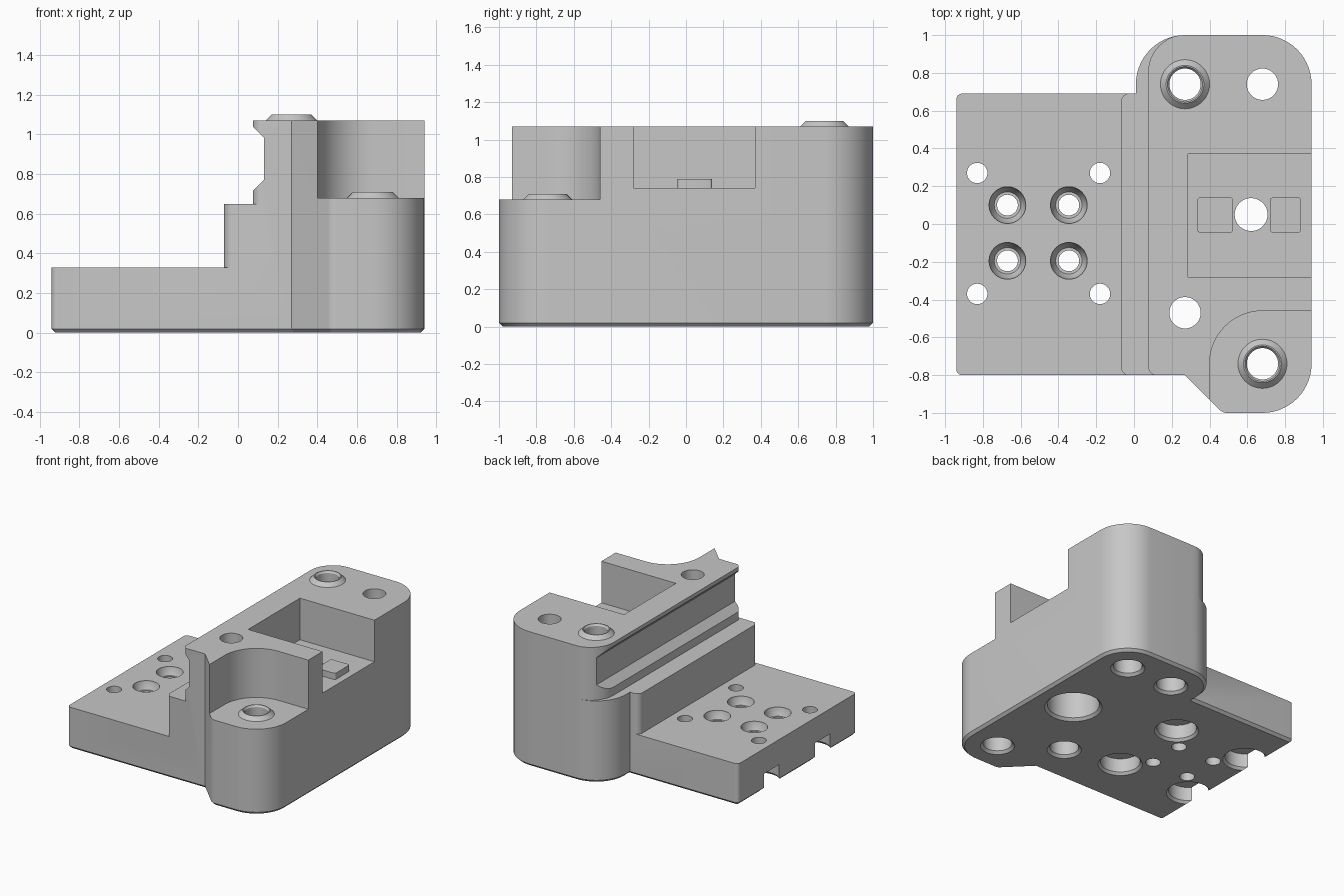
import bpy
import bmesh
from math import pi, sin, cos, tan
from mathutils import Vector

if "Cube" in bpy.data.objects:
    bpy.data.objects.remove(bpy.data.objects["Cube"])

grey = bpy.data.materials.new("matte_grey")
grey.use_nodes = True
colour = (0.57, 0.57, 0.57, 1)
grey.diffuse_color = colour
grey.node_tree.nodes["Principled BSDF"].inputs["Base Color"].default_value = colour


def rounded(corners, steps=14):
    """Polygon from (x, y, radius) corners, with each radius filleted."""
    points = []
    for i, (x, y, r) in enumerate(corners):
        p = Vector((x, y))
        if r == 0:
            points.append(p)
            continue
        a = (Vector(corners[i - 1][:2]) - p).normalized()
        b = (Vector(corners[(i + 1) % len(corners)][:2]) - p).normalized()
        half = a.angle(b) / 2
        centre = p + (a + b).normalized() * r / sin(half)
        start = (p + a * r / tan(half) - centre).normalized()
        end = (p + b * r / tan(half) - centre).normalized()
        turn = start.angle(end)
        for k in range(steps + 1):
            t = k / steps
            arm = (start * sin((1 - t) * turn) + end * sin(t * turn)) / sin(turn)
            points.append(centre + arm * r)
    return points


def finish(bm, name):
    bmesh.ops.recalc_face_normals(bm, faces=bm.faces)
    mesh = bpy.data.meshes.new(name)
    bm.to_mesh(mesh)
    bm.free()
    mesh.materials.append(grey)
    obj = bpy.data.objects.new(name, mesh)
    bpy.context.collection.objects.link(obj)
    return obj


def prism(name, points, low, high, chamfer=0, along_y=False):
    """Extrude a plan outline upward, or an x-z profile along y."""
    bm = bmesh.new()
    place = (lambda p: (p[0], low, p[1])) if along_y else (lambda p: (p[0], p[1], low))
    base = bm.faces.new([bm.verts.new(place(p)) for p in points])
    rim = list(base.edges)
    top = bmesh.ops.extrude_face_region(bm, geom=[base], use_keep_orig=True)["geom"]
    shift = (0, high - low, 0) if along_y else (0, 0, high - low)
    bmesh.ops.translate(bm, vec=shift,
                        verts=[v for v in top if isinstance(v, bmesh.types.BMVert)])
    if chamfer:
        bmesh.ops.recalc_face_normals(bm, faces=bm.faces)
        bmesh.ops.bevel(bm, geom=rim, offset=chamfer, segments=1,
                        affect="EDGES", clamp_overlap=False)
    return finish(bm, name)


def box(name, x0, x1, y0, y1, z0, z1, r=0):
    return prism(name, rounded([(x0, y0, r), (x1, y0, r), (x1, y1, r), (x0, y1, r)], 4), z0, z1)


def turned(name, profile, x, y, sides=48):
    """Closed solid of revolution from (radius, height) pairs."""
    bm = bmesh.new()
    rings = [[bm.verts.new((x + r * cos(2 * pi * k / sides), y + r * sin(2 * pi * k / sides), z))
              for k in range(sides)] for r, z in profile]
    for lower, upper in zip(rings, rings[1:]):
        for k in range(sides):
            n = (k + 1) % sides
            bm.faces.new((lower[k], lower[n], upper[n], upper[k]))
    bm.faces.new(rings[0])
    bm.faces.new(rings[-1])
    return finish(bm, name)


# Main body outline with chamfered foot
body = prism("mount_body", rounded([
    (-0.94, -0.8, 0.03), (0.27, -0.8, 0), (0.47, -1, 0.06), (0.94, -1, 0.26),
    (0.94, 1, 0.26), (0.01, 1, 0.26), (0.01, 0.69, 0), (-0.94, 0.69, 0.03)]),
    0, 1.07, chamfer=0.02)


def combine(tool, operation="DIFFERENCE"):
    mod = body.modifiers.new(operation, "BOOLEAN")
    mod.operation = operation
    mod.solver = "EXACT"
    mod.object = tool
    bpy.context.view_layer.objects.active = body
    bpy.ops.object.modifier_apply(modifier=mod.name)
    bpy.data.objects.remove(tool)


# Stepped plate and ledge
combine(prism("plate_cut", rounded([
    (-1.2, -1.2, 0), (0, -1.2, 0), (0, -0.803, 0), (-0.07, -0.803, 0.05),
    (-0.07, 0.693, 0.05), (0, 0.693, 0), (0, 1.2, 0), (-1.2, 1.2, 0)]), 0.33, 1.3))
combine(prism("ledge_cut", rounded([
    (-1.2, -1.2, 0), (0.2, -1.2, 0), (0.2, -0.803, 0), (0.075, -0.803, 0.05),
    (0.075, 1.003, 0.2), (0.3, 1.003, 0), (0.3, 1.2, 0), (-1.2, 1.2, 0)]), 0.65, 1.3))

# Long groove in the upper wall
combine(prism("groove_cut", [(-0.1, 0.715), (0.075, 0.715), (0.13, 0.77),
                             (0.13, 0.985), (0.075, 1.04), (-0.1, 1.04)],
              -1.2, 1.2, along_y=True))

# Lowered front corner
combine(prism("corner_cut", rounded([
    (0.4, -1.2, 0), (1.2, -1.2, 0), (1.2, -0.46, 0), (0.4, -0.46, 0.28)], 24), 0.68, 1.3))

# Open side recess with two locating pads
combine(box("recess_cut", 0.285, 1.2, -0.28, 0.37, 0.74, 1.3))
for x0, x1 in ((0.335, 0.525), (0.72, 0.885)):
    combine(box("locating_pad", x0, x1, -0.045, 0.14, 0.7, 0.79, 0.015), "UNION")

# Tapered collars
for x, y, z in ((0.27, 0.74, 1.07), (0.68, -0.74, 0.68)):
    combine(turned("collar", [(0.13, z - 0.05), (0.13, z), (0.10, z + 0.03)], x, y), "UNION")
    combine(turned("collar_mouth", [(0.08, z - 0.01), (0.083, z + 0.015), (0.1, z + 0.04)], x, y))

# Bolt holes, wider below
bolt = [(0.135, -0.01), (0.105, 0.02), (0.105, 0.3), (0.083, 0.3), (0.083, 1.3)]
for x, y in ((0.27, 0.74), (0.68, 0.74), (0.27, -0.47), (0.68, -0.74)):
    combine(turned("bolt_hole", bolt, x, y))

# Central hole under the recess
combine(turned("central_hole", [(0.22, -0.01), (0.19, 0.02), (0.19, 0.5),
                                (0.087, 0.5), (0.087, 1.3)], 0.62, 0.05))

# Plate holes: counterbored below at the corners, countersunk above in the middle
for x in (-0.83, -0.18):
    for y in (0.27, -0.37):
        combine(turned("plate_hole", [(0.17, -0.01), (0.145, 0.02), (0.145, 0.13),
                                      (0.054, 0.13), (0.054, 0.6)], x, y))
for x in (-0.67, -0.345):
    for y in (0.1, -0.195):
        combine(turned("sunk_hole", [(0.055, -0.1), (0.055, 0.27), (0.07, 0.27),
                                     (0.097, 0.32), (0.097, 0.5)], x, y))

# Smooth curved walls, crisp edges
bpy.ops.object.select_all(action="DESELECT")
body.select_set(True)
bpy.context.view_layer.objects.active = body
bpy.ops.object.shade_smooth_by_angle(angle=pi / 6)
